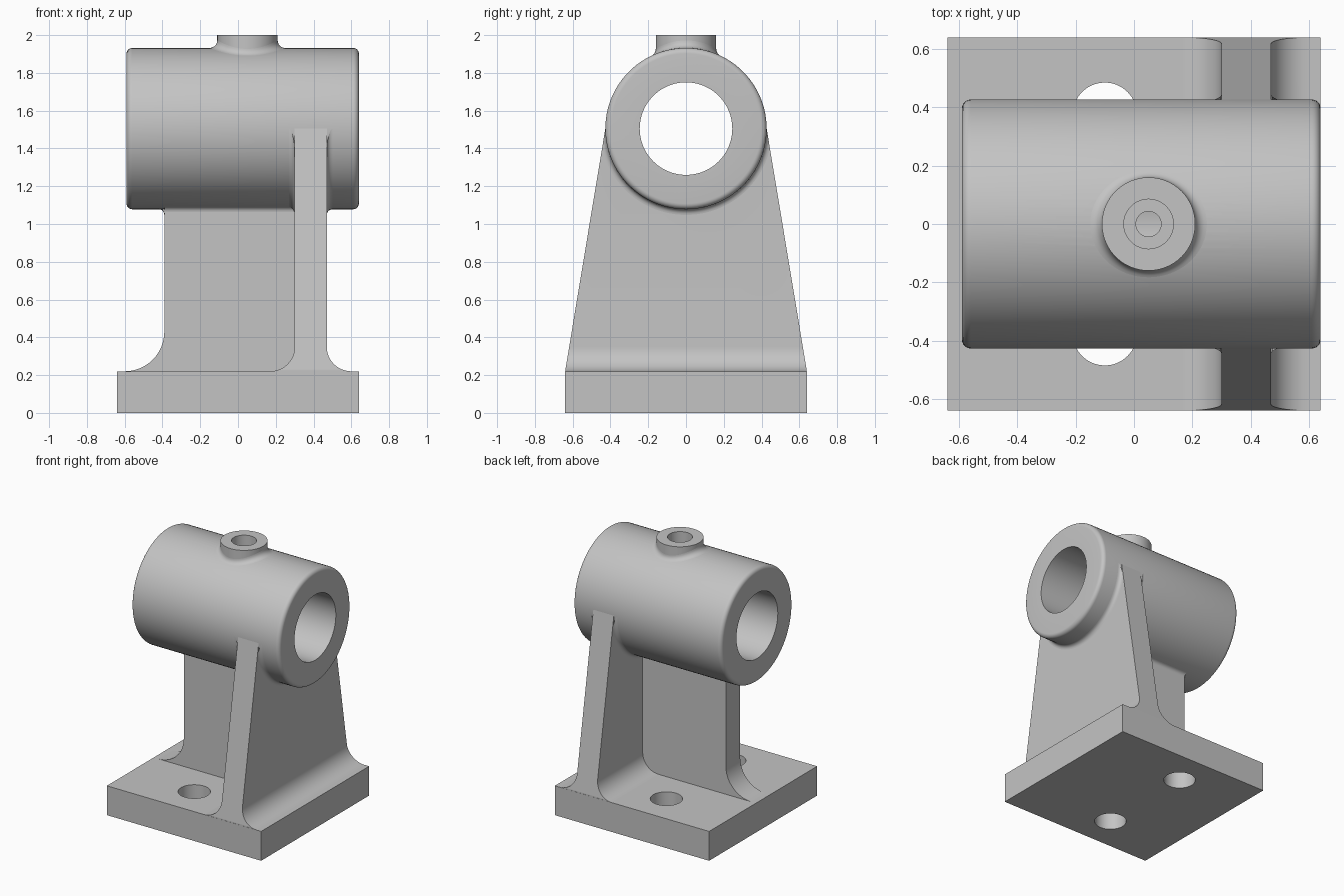
import bpy, bmesh
from math import pi, sin, cos, sqrt
from mathutils import Vector

cube = bpy.data.objects.get("Cube")
if cube:
    bpy.data.objects.remove(cube)

HALF = 0.64                 # half width of the base
BASE_Z = 0.22               # top of the base
AXIS_Z, SLEEVE_R, BORE_R = 1.505, 0.427, 0.245
BOSS_X, BOSS_R = 0.05, 0.16
PLATE_L, PLATE_R = 0.30, 0.47
RIB_END, RIB_Y = -0.39, 0.085
SEG = 96

grey = bpy.data.materials.new("plain grey")
grey.use_nodes = True
grey.diffuse_color = (0.55, 0.55, 0.55, 1)
grey.node_tree.nodes["Principled BSDF"].inputs["Base Color"].default_value = (0.55, 0.55, 0.55, 1)


def arc(cx, cy, r, a0, a1, n=12):
    steps = [a0 + (a1 - a0) * i / n for i in range(n + 1)]
    return [(cx + r * cos(a * pi / 180), cy + r * sin(a * pi / 180)) for a in steps]


def make(name, bm):
    me = bpy.data.meshes.new(name)
    bm.to_mesh(me)
    bm.free()
    me.materials.append(grey)
    ob = bpy.data.objects.new(name, me)
    bpy.context.collection.objects.link(ob)
    return ob


def skin(rows, loop_rows=False, loop_cols=False):
    """Quad surface through rows of points."""
    bm = bmesh.new()
    grid = [[bm.verts.new(p) for p in row] for row in rows]
    n, m = len(grid), len(grid[0])
    for i in range(n if loop_rows else n - 1):
        for j in range(m if loop_cols else m - 1):
            k, l = (i + 1) % n, (j + 1) % m
            bm.faces.new((grid[i][j], grid[k][j], grid[k][l], grid[i][l]))
    return bm


def lathe(name, profile, place):
    """Closed (along, radius) profile turned about an axis given by place."""
    rows = [[place(a, r * cos(t), r * sin(t)) for a, r in profile]
            for t in (2 * pi * i / SEG for i in range(SEG))]
    bm = skin(rows, True, True)
    bmesh.ops.remove_doubles(bm, verts=bm.verts, dist=1e-5)
    bmesh.ops.dissolve_degenerate(bm, edges=bm.edges, dist=1e-5)
    bmesh.ops.recalc_face_normals(bm, faces=bm.faces)
    return make(name, bm)


def along_x(a, u, v):
    return (a, u, AXIS_Z + v)


def upright(x, y):
    return lambda a, u, v: (x + u, y + v, a)


def rod(z0, z1, r):
    return [(z0, 0), (z0, r), (z1, r), (z1, 0)]


def prism(profile, half_y):
    """Extrude an xz outline along y."""
    bm = bmesh.new()
    face = bm.faces.new([bm.verts.new((x, -half_y, z)) for x, z in profile])
    out = bmesh.ops.extrude_face_region(bm, geom=[face])
    moved = [v for v in out["geom"] if isinstance(v, bmesh.types.BMVert)]
    bmesh.ops.translate(bm, verts=moved, vec=(0, 2 * half_y, 0))
    bmesh.ops.recalc_face_normals(bm, faces=bm.faces)
    return bm


def clip(bm, co, no, fill=False):
    """Cut away what lies beyond a plane, on both the front and back."""
    for s in (-1, 1):
        cut = bmesh.ops.bisect_plane(
            bm, geom=bm.verts[:] + bm.edges[:] + bm.faces[:], dist=1e-6,
            plane_co=(co[0], s * co[1], co[2]), plane_no=(no[0], s * no[1], no[2]), clear_outer=True)
        if fill:
            edges = [e for e in cut["geom_cut"] if isinstance(e, bmesh.types.BMEdge)]
            bmesh.ops.edgenet_fill(bm, edges=edges)
    if fill:
        bmesh.ops.recalc_face_normals(bm, faces=bm.faces)


def fillet(path, r, loop=False):
    """Concave strip rolled along (centre, contact, contact) triples."""
    rows = []
    for c, d1, d2 in path:
        d1, d2 = Vector(d1).normalized(), Vector(d2).normalized()
        ang = d1.angle(d2)
        rows.append([Vector(c) + r * (sin(ang * (1 - t)) * d1 + sin(ang * t) * d2) / sin(ang)
                     for t in (i / 6 for i in range(7))])
    bm = skin(rows, loop)
    bm.faces.ensure_lookup_table()
    f = bm.faces[0]
    f.normal_update()
    if f.normal.dot(Vector(path[0][0]) - f.calc_center_median()) < 0:
        bmesh.ops.reverse_faces(bm, faces=bm.faces)
    return bm


def ring_path(x, s, r):
    """Fillet path around the underside of the sleeve at a wall x."""
    path = []
    for i in range(SEG + 1):
        t = -pi * i / SEG
        path.append(((x + s * r, (SLEEVE_R + r) * cos(t), AXIS_Z + (SLEEVE_R + r) * sin(t)),
                     (-s, 0, 0), (0, -cos(t), -sin(t))))
    return path


def cut(ob, *cutters):
    for c in cutters:
        mod = ob.modifiers.new("cut", "BOOLEAN")
        mod.operation, mod.solver, mod.object = "DIFFERENCE", "EXACT", c
        bpy.context.view_layer.objects.active = ob
        bpy.ops.object.modifier_apply(modifier=mod.name)


# Cutters
bolt_cutters = [lathe("bolt_hole_cutter", rod(-0.2, 0.5, 0.11), upright(-0.10, y)) for y in (-0.375, 0.375)]
oil_cutter = lathe("oil_hole_cutter",
                   [(2.1, 0), (2.1, 0.085), (1.83, 0.085), (1.83, 0.043), (1.5, 0.043), (1.5, 0)],
                   upright(BOSS_X, 0))
sleeve_cutter = lathe("sleeve_cutter", rod(-0.9, 0.9, SLEEVE_R - 0.015), along_x)

# Base with two bolt holes
base = make("base", prism([(-HALF, 0), (HALF, 0), (HALF, BASE_Z), (-HALF, BASE_Z)], HALF))
cut(base, *bolt_cutters)

# Tapered plate, flared into the base
SLANT_CO = (0, HALF, BASE_Z)
SLANT_NO = (0, AXIS_Z - BASE_Z, HALF - SLEEVE_R)
F = 0.13
outline = ([(PLATE_L - F, 0.15)] + arc(PLATE_L - F, BASE_Z + F, F, -90, 0)
           + [(PLATE_L, AXIS_Z), (PLATE_R, AXIS_Z)]
           + arc(PLATE_R + F, BASE_Z + F, F, 180, 270) + [(PLATE_R + F, 0.15)])
bm = prism(outline, HALF - 0.001)
clip(bm, SLANT_CO, SLANT_NO, True)
plate = make("tapered_plate", bm)
cut(plate, sleeve_cutter)

# Rib with a flared foot
F = 0.21
outline = ([(RIB_END - F, 0.15)] + arc(RIB_END - F, BASE_Z + F, F, -90, 0)
           + [(RIB_END, AXIS_Z), (0.38, AXIS_Z), (0.38, 0.15)])
rib = make("rib", prism(outline, RIB_Y))
cut(rib, sleeve_cutter)

# Bearing sleeve with rounded rims
X0, X1, B = -0.59, 0.64, 0.03
sleeve = lathe("bearing_sleeve",
               [(X0, BORE_R)] + arc(X0 + B, SLEEVE_R - B, B, 180, 90, 6)
               + arc(X1 - B, SLEEVE_R - B, B, 90, 0, 6) + [(X1, BORE_R)], along_x)
cut(sleeve, oil_cutter)

# Oil boss
boss = lathe("oil_boss", rod(1.78, 2.0, BOSS_R), upright(BOSS_X, 0))
cut(boss, oil_cutter)

parts = [base, plate, rib, sleeve, boss]

# Blend of boss into sleeve
r, path = 0.04, []
for i in range(SEG):
    t = 2 * pi * i / SEG
    y = (BOSS_R + r) * sin(t)
    h = sqrt((SLEEVE_R + r) ** 2 - y * y)
    path.append(((BOSS_X + (BOSS_R + r) * cos(t), y, AXIS_Z + h), (-cos(t), -sin(t), 0), (0, -y, -h)))
parts.append(make("boss_blend", fillet(path, r, True)))

# Blends of plate and rib into sleeve
r = 0.03
for name, x, s in (("plate_blend_right", PLATE_L, -1), ("plate_blend_left", PLATE_R, 1)):
    bm = fillet(ring_path(x, s, r), r)
    clip(bm, SLANT_CO, SLANT_NO)
    parts.append(make(name, bm))
bm = fillet(ring_path(RIB_END, -1, r), r)
clip(bm, (0, RIB_Y, 0), (0, 1, 0))
parts.append(make("rib_end_blend", bm))
for name, s in (("rib_blend_front", -1), ("rib_blend_back", 1)):
    y = s * (RIB_Y + r)
    h = sqrt((SLEEVE_R + r) ** 2 - y * y)
    path = [((x, y, AXIS_Z - h), (0, -s, 0), (0, -y, h)) for x in (RIB_END, PLATE_L)]
    parts.append(make(name, fillet(path, r)))

for c in bolt_cutters + [oil_cutter, sleeve_cutter]:
    bpy.data.objects.remove(c)

# Smooth curved faces, keep hard edges
bpy.ops.object.select_all(action="DESELECT")
for ob in parts:
    ob.select_set(True)
bpy.context.view_layer.objects.active = base
bpy.ops.object.shade_smooth_by_angle(angle=pi / 6)
